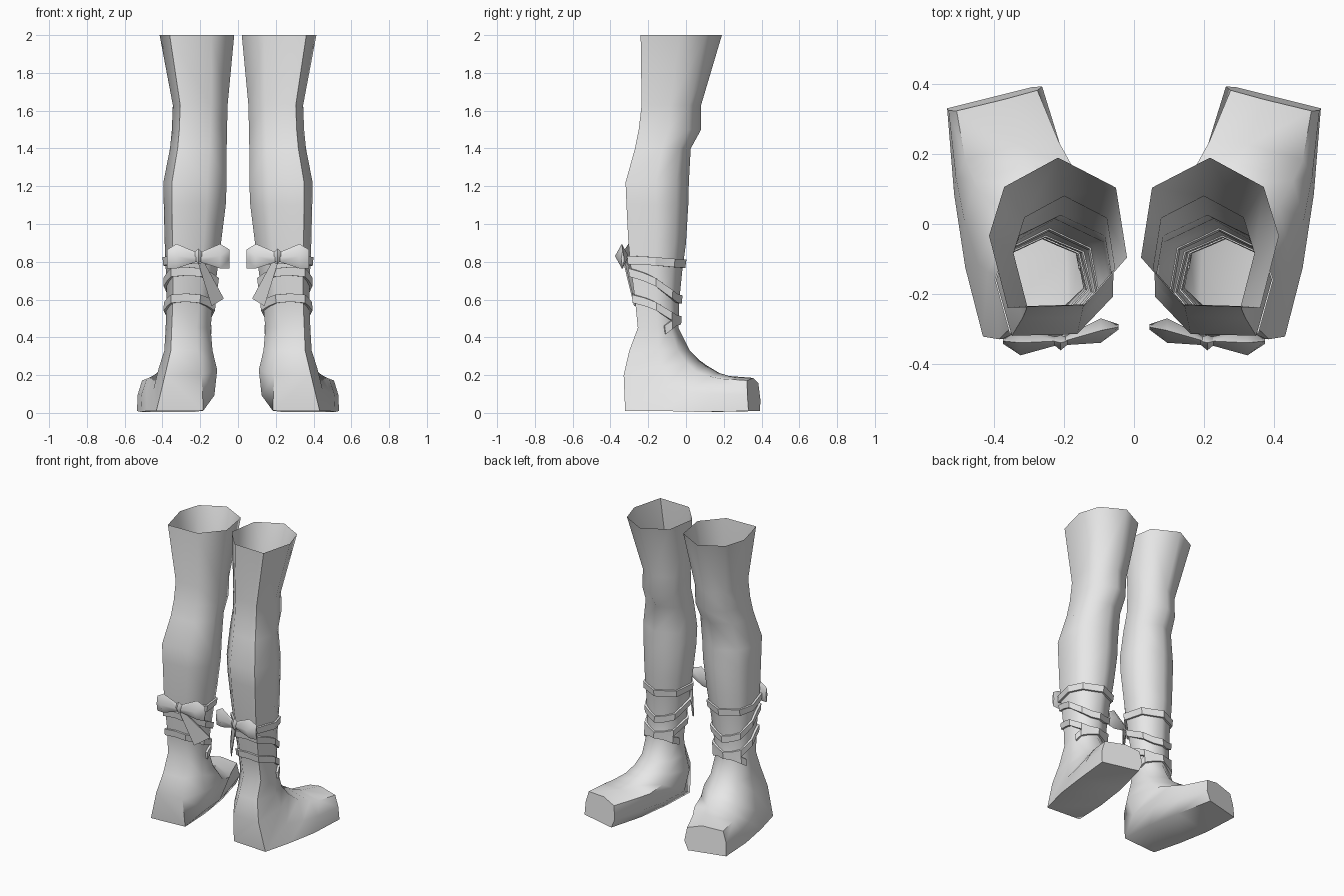
import bpy, bmesh, math

if "Cube" in bpy.data.objects:
    bpy.data.objects.remove(bpy.data.objects["Cube"])

grey = bpy.data.materials.new("plain grey")
grey.diffuse_color = (0.8, 0.8, 0.8, 1)
grey.use_nodes = True
grey.node_tree.nodes["Principled BSDF"].inputs["Base Color"].default_value = grey.diffuse_color


def loft(name, rings, side, start=False, end=False, angle=60):
    """Skin a list of equal closed rings; side -1 mirrors in x."""
    bm = bmesh.new()
    vs = [[bm.verts.new((side * x, y, z)) for x, y, z in r] for r in rings]
    for a, b in zip(vs, vs[1:]):
        n = len(a)
        for i in range(n):
            j = (i + 1) % n
            bm.faces.new((a[i], a[j], b[j], b[i]))
    if start:
        bm.faces.new(vs[0])
    if end:
        bm.faces.new(vs[-1])
    bmesh.ops.recalc_face_normals(bm, faces=bm.faces)
    me = bpy.data.meshes.new(name)
    bm.to_mesh(me)
    bm.free()
    me.materials.append(grey)
    me.polygons.foreach_set("use_smooth", [True] * len(me.polygons))
    me.set_sharp_from_angle(angle=math.radians(angle))
    ob = bpy.data.objects.new(name, me)
    bpy.context.collection.objects.link(ob)
    return ob


# Seven-sided cross-sections: leg, and squarer toe
LEG = [(0, 1), (.78, .61), (1, -.04), (.73, -1), (-.39, -.97), (-1, -.33), (-.84, .6)]
TOE = [(-.2, 1), (.8, .85), (.97, 0), (1, -1), (-.8, -1), (-1, -.3), (-.9, .7)]

# Leg stations: z, y min, y max, x min, x max
STATIONS = [
    (2.00, -.24, .19, .02, .415),
    (1.63, -.235, .08, .055, .345),
    (1.50, -.25, .08, .058, .35),
    (1.40, -.27, .025, .06, .36),
    (1.22, -.32, .015, .06, .395),
    (1.10, -.315, .012, .065, .393),
    (.90, -.305, 0, .09, .388),
    (.75, -.29, -.02, .11, .382),
    (.60, -.27, -.035, .13, .378),
    (.45, -.255, -.04, .145, .383),
    (.33, -.30, .02, .135, .39),
]
# Foot stations: sole (y, z), instep (y, z), x min, x max, toe blend, yaw
FOOT = [
    (-.33, .20, .07, .28, .11, .42, .2, 0),
    (-.315, .01, .11, .25, .125, .45, .6, .05),
    (-.10, .01, .17, .212, .15, .49, .85, .15),
    (.12, .005, .22, .195, .20, .515, 1, .22),
    (.365, .01, .35, .185, .263, .535, 1, .25),
]


def leg_point(u, z, off=0):
    """Point on the leg skin; u runs 0..7 round the section, 0 is the shin."""
    for a, b in zip(STATIONS, STATIONS[1:]):
        if a[0] >= z >= b[0]:
            break
    t = (a[0] - z) / (a[0] - b[0])
    _, y0, y1, x0, x1 = [p + (q - p) * t for p, q in zip(a, b)]
    i, f = int(math.floor(u)) % 7, u - math.floor(u)
    p, q = LEG[i], LEG[(i + 1) % 7]
    px, py = p[0] + (q[0] - p[0]) * f, p[1] + (q[1] - p[1]) * f
    return ((x0 + x1) / 2 + px * ((x1 - x0) / 2 + off),
            (y0 + y1) / 2 + py * ((y1 - y0) / 2 + off), z)


def foot_ring(by, bz, fy, fz, x0, x1, blend, yaw):
    ring = []
    for p, q in zip(LEG, TOE):
        px, py = p[0] + (q[0] - p[0]) * blend, p[1] + (q[1] - p[1]) * blend
        dx, t = px * (x1 - x0) / 2, (py + 1) / 2
        ring.append(((x0 + x1) / 2 + dx, by + (fy - by) * t - yaw * dx, bz + (fz - bz) * t))
    return ring


def strap(name, side, way, heights, halves):
    """Wind a flat strap from the calf (u 3.5); heights are at each half turn."""
    rings = []
    for k in range(int(halves * 7) + 1):
        s = k / 7
        i = min(int(s), len(heights) - 2)
        e = (1 - math.cos(math.pi * (s - i))) / 2
        z = heights[i] + (heights[i + 1] - heights[i]) * e
        u = 3.5 + way * k * .5
        rings.append([leg_point(u, z + .022, .014), leg_point(u, z - .022, .014),
                      leg_point(u, z - .022, -.004), leg_point(u, z + .022, -.004)])
    loft(name, rings, side, True, True, 30)


def diamond(x, y, z, depth, height):
    return [(x, y - depth, z), (x, y, z + height), (x, y + depth, z), (x, y, z - height)]


for side, tag in ((1, "right"), (-1, "left")):
    # Open-topped leg and boot in one skin
    rings = [[leg_point(i, s[0]) for i in range(7)] for s in STATIONS]
    rings += [foot_ring(*f) for f in FOOT]
    loft(tag + "_leg", rings, side, end=True)

    # Crossed ankle straps
    for way, w in ((1, "a"), (-1, "b")):
        strap(f"{tag}_top_strap_{w}", side, way, [.81, .79], 1)
        strap(f"{tag}_middle_strap_{w}", side, way, [.75, .60], 1)
        strap(f"{tag}_low_strap_{w}", side, way, [.61, .49, .36], 1.45)

    # Bow: two flared loops and a knot
    loft(tag + "_bow_inner_loop", [
        diamond(.20, -.335, .825, .012, .025),
        diamond(.095, -.305, .83, .035, .065),
        diamond(.045, -.295, .815, .008, .05)], side, True, True)
    loft(tag + "_bow_outer_loop", [
        diamond(.22, -.335, .825, .012, .025),
        diamond(.325, -.34, .83, .036, .065),
        diamond(.375, -.335, .815, .008, .05)], side, True, True)
    loft(tag + "_bow_knot", [
        diamond(.19, -.335, .83, .010, .02),
        diamond(.21, -.34, .83, .022, .04),
        diamond(.23, -.335, .83, .010, .02)], side, True, True)

    # Hanging ribbon tail
    loft(tag + "_bow_tail", [
        [(.18, -.325, .80), (.21, -.33, .79), (.21, -.322, .79), (.18, -.317, .80)],
        [(.075, -.195, .605), (.14, -.275, .565), (.14, -.267, .565), (.075, -.187, .605)],
    ], side, True, True, 30)
